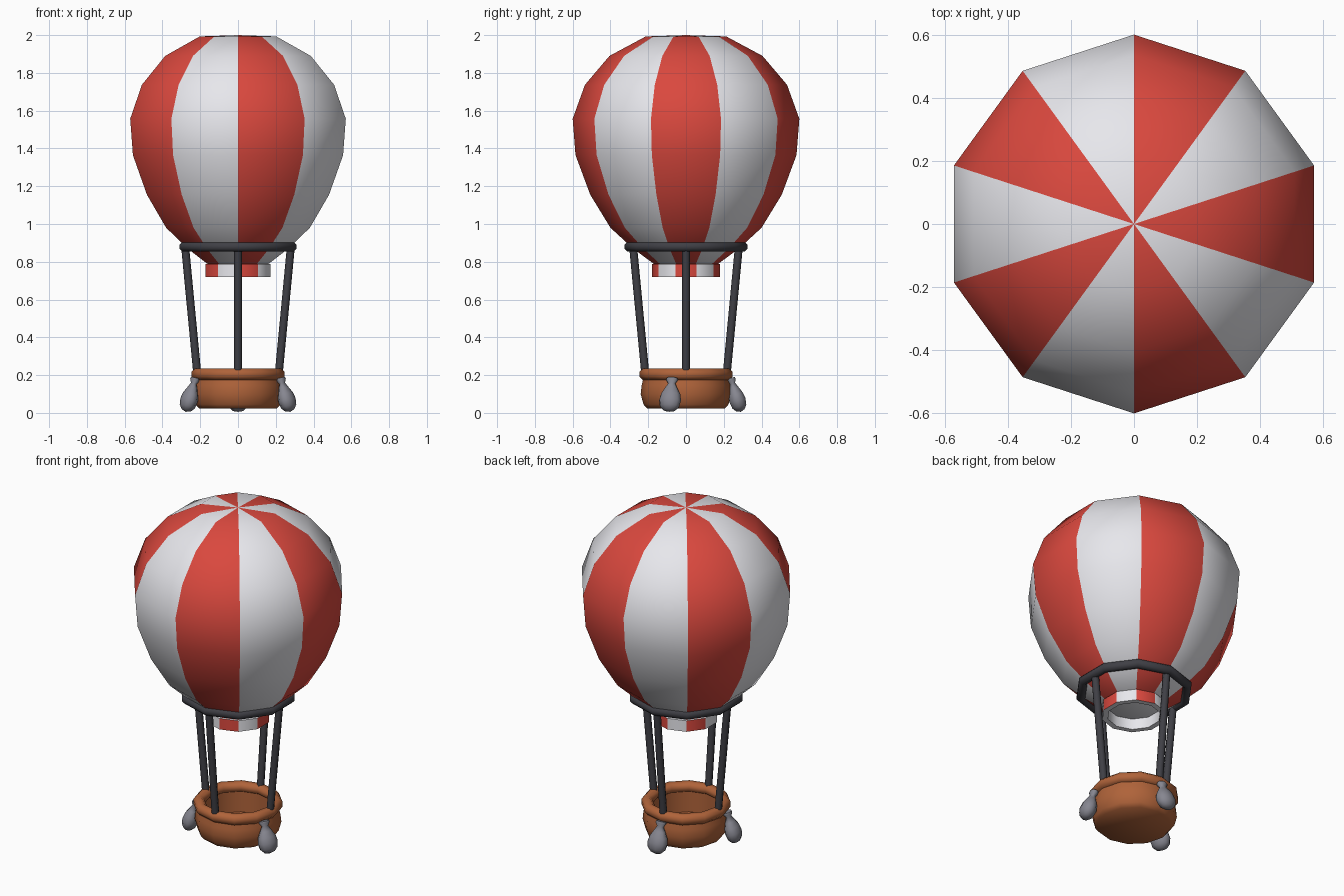
import bpy, bmesh
from math import sin, cos, pi, radians
from mathutils import Matrix, Vector

if "Cube" in bpy.data.objects:
    bpy.data.objects.remove(bpy.data.objects["Cube"])


def material(name, rgb):
    m = bpy.data.materials.new(name)
    m.diffuse_color = (*rgb, 1)
    m.use_nodes = True
    m.node_tree.nodes["Principled BSDF"].inputs["Base Color"].default_value = m.diffuse_color
    return m


RED = material("red_cloth", (0.70, 0.065, 0.048))
WHITE = material("white_cloth", (0.8, 0.8, 0.84))
DARK = material("dark_metal", (0.05, 0.05, 0.06))
WICKER = material("wicker", (0.43, 0.125, 0.042))
SACK = material("sack_cloth", (0.24, 0.24, 0.28))


def lathe(name, profile, sides, mats, loop=False, pick=lambda k, i: 0,
          matrix=Matrix(), angle=50):
    """Spin an (r, z) profile clockwise from +y; pick(sector, row) gives the material slot."""
    bm = bmesh.new()
    cols = []
    for k in range(sides):
        a = pi / 2 - 2 * pi * k / sides
        cols.append([bm.verts.new((r * cos(a), r * sin(a), z)) for r, z in profile])
    n = len(profile)
    for k in range(sides):
        p, q = cols[k], cols[(k + 1) % sides]
        for i in range(n if loop else n - 1):
            j = (i + 1) % n
            f = bm.faces.new((p[i], q[i], q[j], p[j]))
            f.material_index = pick(k, i)
    bmesh.ops.remove_doubles(bm, verts=bm.verts, dist=1e-5)
    bmesh.ops.recalc_face_normals(bm, faces=bm.faces)
    bm.transform(matrix)
    me = bpy.data.meshes.new(name)
    bm.to_mesh(me)
    bm.free()
    for m in mats:
        me.materials.append(m)
    ob = bpy.data.objects.new(name, me)
    bpy.context.collection.objects.link(ob)
    bpy.ops.object.select_all(action='DESELECT')
    ob.select_set(True)
    bpy.context.view_layer.objects.active = ob
    bpy.ops.object.shade_smooth_by_angle(angle=radians(angle))
    return ob


def circle(r, z, minor, n):
    """Round cross-section for a torus-like ring."""
    return [(r + minor * cos(2 * pi * (i + .5) / n), z + minor * sin(2 * pi * (i + .5) / n))
            for i in range(n)]


# Striped envelope
lathe("envelope",
      [(0, 2.0), (.213, 1.993), (.405, 1.89), (.535, 1.737), (.6, 1.557), (.585, 1.365),
       (.507, 1.155), (.40, .98), (.28, .87), (.165, .785), (0, .785)],
      10, [RED, WHITE], pick=lambda k, i: 1 if i == 9 else k % 2)

# Striped skirt around the mouth, white inside
lathe("skirt", [(.18, .787), (.18, .72), (.148, .72), (.148, .787)], 10, [RED, WHITE],
      loop=True, pick=lambda k, i: k % 2 if i == 0 else 1)

# Load ring
lathe("load_ring", circle(.301, .88, .027, 8), 10, [DARK], loop=True)

# Four struts leaning out from basket to ring
for k in range(4):
    a = k * pi / 2
    lo = Vector((.215 * cos(a), .215 * sin(a), .2))
    hi = Vector((.28 * cos(a), .28 * sin(a), .88))
    d = hi - lo
    m = Matrix.Translation(lo) @ d.to_track_quat('Z', 'Y').to_matrix().to_4x4()
    lathe(f"strut_{k + 1}", [(0, 0), (.021, 0), (.021, d.length), (0, d.length)], 8, [DARK],
          matrix=m)

# Hollow basket and its rolled rim
lathe("basket", [(0, .022), (.205, .022), (.225, .045), (.24, .1), (.235, .145), (.222, .2),
                 (.195, .2), (.195, .06), (0, .06)], 12, [WICKER])
lathe("basket_rim", circle(.217, .205, .033, 8), 12, [WICKER], loop=True)

# Three sandbags hanging tilted outward
bag = [(0, 0), (.03, -.002), (.033, -.012), (.02, -.032), (.036, -.06), (.054, -.092),
       (.061, -.125), (.054, -.158), (.032, -.18), (0, -.188)]
for k, deg in enumerate((90, 198, 342)):
    m = (Matrix.Rotation(radians(deg), 4, 'Z') @ Matrix.Translation((.237, 0, .186))
         @ Matrix.Rotation(-.29, 4, 'Y') @ Matrix.Diagonal((.75, 1, 1, 1)))
    lathe(f"sandbag_{k + 1}", bag, 10, [SACK], matrix=m, angle=60)
